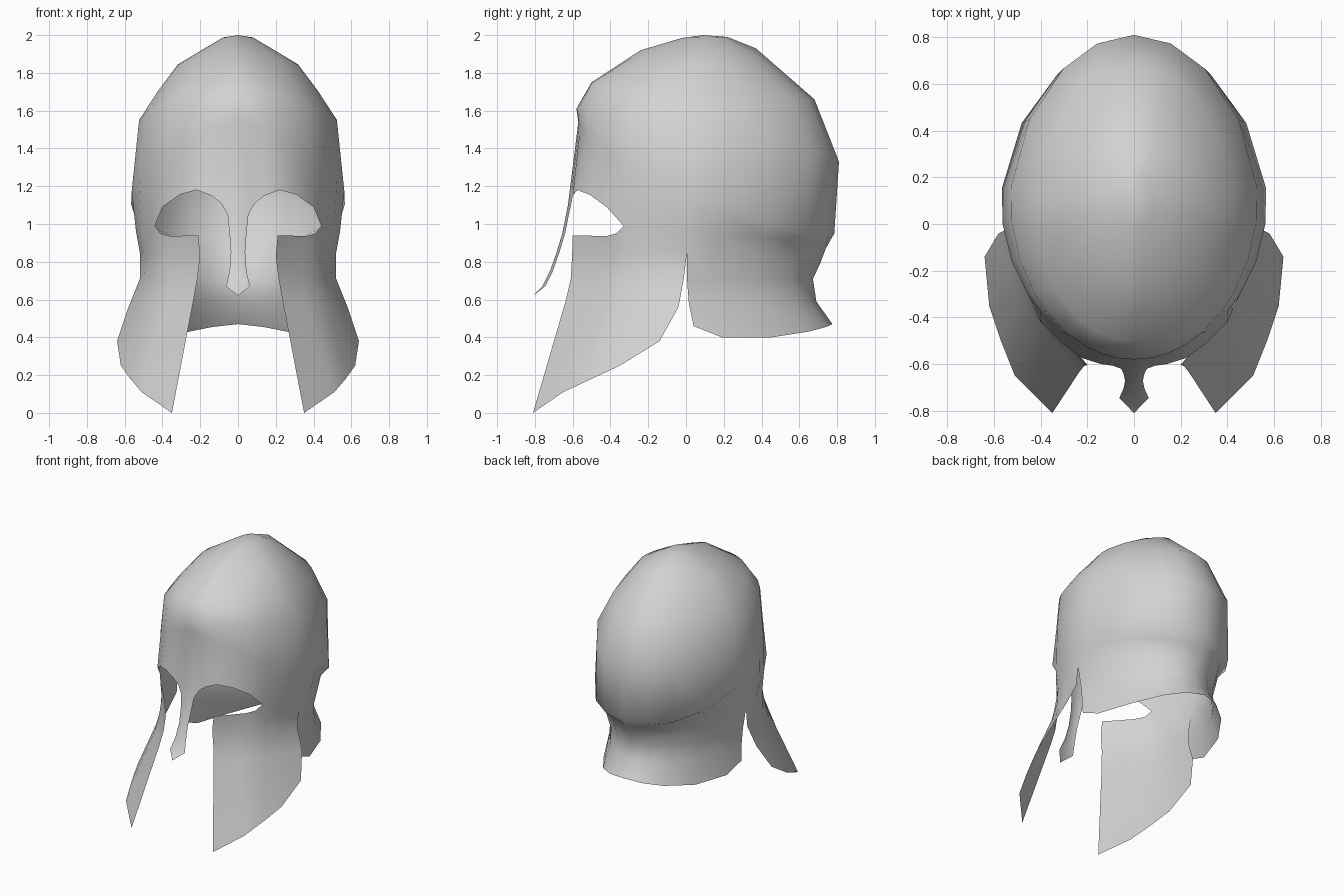
import bpy, bmesh
from math import sin, cos, radians
from mathutils import Vector as V

cube = bpy.data.objects.get("Cube")
if cube:
    bpy.data.objects.remove(cube, do_unlink=True)

bm = bmesh.new()


def grid(rows):
    """Skin a list of equally long rows of points."""
    made = [[bm.verts.new(p) for p in row] for row in rows]
    for upper, lower in zip(made, made[1:]):
        for i in range(len(upper) - 1):
            bm.faces.new((upper[i], lower[i], lower[i + 1], upper[i + 1]))


def ring(angles, front, back, width, sag):
    """Half of a tilted oval hoop from front to back, slimmer at the back."""
    points = []
    for a in map(radians, angles):
        t = (1 - cos(a)) / 2
        x = width * sin(a) * (1 - 0.08 * max(0, -cos(a)))
        y = front[0] + (back[0] - front[0]) * t
        z = front[1] + (back[1] - front[1]) * t + sag * sin(a)
        points.append(V((x, y, z)))
    return points


# Spacing of the neck columns from the side slit to the nape
neck_steps = [0, 0.13, 0.38, 0.62, 0.81, 1]


def blend(start, end):
    return [start + (end - start) * s for s in neck_steps]


def neck_row(width, side_y, back_y, heights):
    """Quarter oval from the side slit round to the nape."""
    row = []
    for a, z in zip(map(radians, blend(0, 90)), heights):
        x = width * cos(a) * (1 - 0.1 * sin(a))
        row.append(V((x, side_y + (back_y - side_y) * sin(a), z)))
    return row


# Angles of the columns in each sector
face_angles = [0, 6, 10, 15, 22, 33, 45, 53]
temple_angles = [53, 67, 81]
neck_angles = blend(81, 180)
all_angles = face_angles + temple_angles[1:] + neck_angles[1:]

# Dome: tilted rings from the rim up to the crown
rim = dict(front=(-0.57, 1.54), back=(0.785, 0.95), width=0.57, sag=-0.12)
grid([
    ring(all_angles, **rim),
    ring(all_angles, (-0.58, 1.61), (0.81, 1.33), 0.53, 0.06),
    ring(all_angles, (-0.5, 1.75), (0.68, 1.66), 0.43, -0.01),
    ring(all_angles, (-0.24, 1.92), (0.37, 1.93), 0.32, -0.08),
    ring(all_angles, (-0.02, 1.985), (0.22, 1.99), 0.08, 0),
    [V((0, 0.09, 2))] * len(all_angles),
])

# Brow: from the rim down to the arched upper edge of the eye opening
brow = [V(p) for p in (
    (0, -0.625, 1.1), (0.055, -0.62, 1.05), (0.09, -0.607, 1.11),
    (0.14, -0.6, 1.15), (0.22, -0.575, 1.18), (0.31, -0.51, 1.155),
    (0.4, -0.42, 1.09), (0.44, -0.33, 0.99))]
grid([ring(face_angles, **rim), brow])

# Nose guard: ridged strip that ends in a point
nose = [(0.045, -0.64, 0.95), (0.038, -0.67, 0.85), (0.045, -0.705, 0.75),
        (0.063, -0.745, 0.67)]
grid([brow[:2]]
     + [[V((0, y - 0.015, z)), V((x, y, z))] for x, y, z in nose]
     + [[V((0, -0.81, 0.62))] * 2])

# Cheek guard: rows from the front edge back to the side slit
cheek = [[V(p) for p in row] for row in (
    ((0.21, -0.6, 0.94), (0.36, -0.42, 0.936), (0.41, -0.37, 0.95),
     (0.44, -0.33, 0.99), (0.51, -0.17, 0.97), (0.54, 0.005, 0.96)),
    ((0.2, -0.603, 0.83), (0.33, -0.45, 0.83), (0.39, -0.38, 0.84),
     (0.44, -0.31, 0.85), (0.49, -0.16, 0.85), (0.52, 0.005, 0.85)),
    ((0.215, -0.61, 0.71), (0.34, -0.47, 0.71), (0.4, -0.4, 0.71),
     (0.45, -0.31, 0.71), (0.495, -0.17, 0.71), (0.52, -0.012, 0.71)),
    ((0.235, -0.635, 0.6), (0.36, -0.5, 0.6), (0.42, -0.42, 0.6),
     (0.48, -0.32, 0.59), (0.54, -0.18, 0.58), (0.58, -0.04, 0.56)),
    ((0.35, -0.81, 0), (0.43, -0.73, 0.055), (0.51, -0.65, 0.11),
     (0.57, -0.5, 0.18), (0.62, -0.35, 0.25), (0.64, -0.14, 0.38)))]
grid(cheek)

# Temple: wall between the rim and the cheek guard
grid([ring(temple_angles, **rim), cheek[0][3:]])

# Neck guard: narrows below the rim, then flares at the lower edge
grid([
    ring(neck_angles, **rim),
    neck_row(0.54, 0.005, 0.74, blend(0.96, 0.87)),
    neck_row(0.52, 0.005, 0.71, blend(0.85, 0.79)),
    neck_row(0.495, 0.006, 0.672, blend(0.7, 0.71)),
    neck_row(0.49, 0.015, 0.69, blend(0.58, 0.59)),
    neck_row(0.505, 0.04, 0.775, [0.46, 0.4, 0.4, 0.43, 0.455, 0.47]),
])

# Weld the sectors into one sheet
bmesh.ops.remove_doubles(bm, verts=bm.verts, dist=0.001)
bmesh.ops.recalc_face_normals(bm, faces=bm.faces)
top = max(bm.faces, key=lambda f: f.calc_center_median().z)
if top.normal.z < 0:
    bmesh.ops.reverse_faces(bm, faces=bm.faces)
for face in bm.faces:
    face.smooth = True

mesh = bpy.data.meshes.new("helmet_shell")
bm.to_mesh(mesh)
bm.free()
shell = bpy.data.objects.new("helmet_shell", mesh)
bpy.context.collection.objects.link(shell)

# The other half
mirror = shell.modifiers.new("mirror", 'MIRROR')
mirror.use_axis[0] = True
mirror.use_clip = True

# Plain grey metal
grey = (0.65, 0.65, 0.65, 1)
metal = bpy.data.materials.new("grey_metal")
metal.use_nodes = True
metal.diffuse_color = grey
metal.node_tree.nodes["Principled BSDF"].inputs["Base Color"].default_value = grey
mesh.materials.append(metal)
